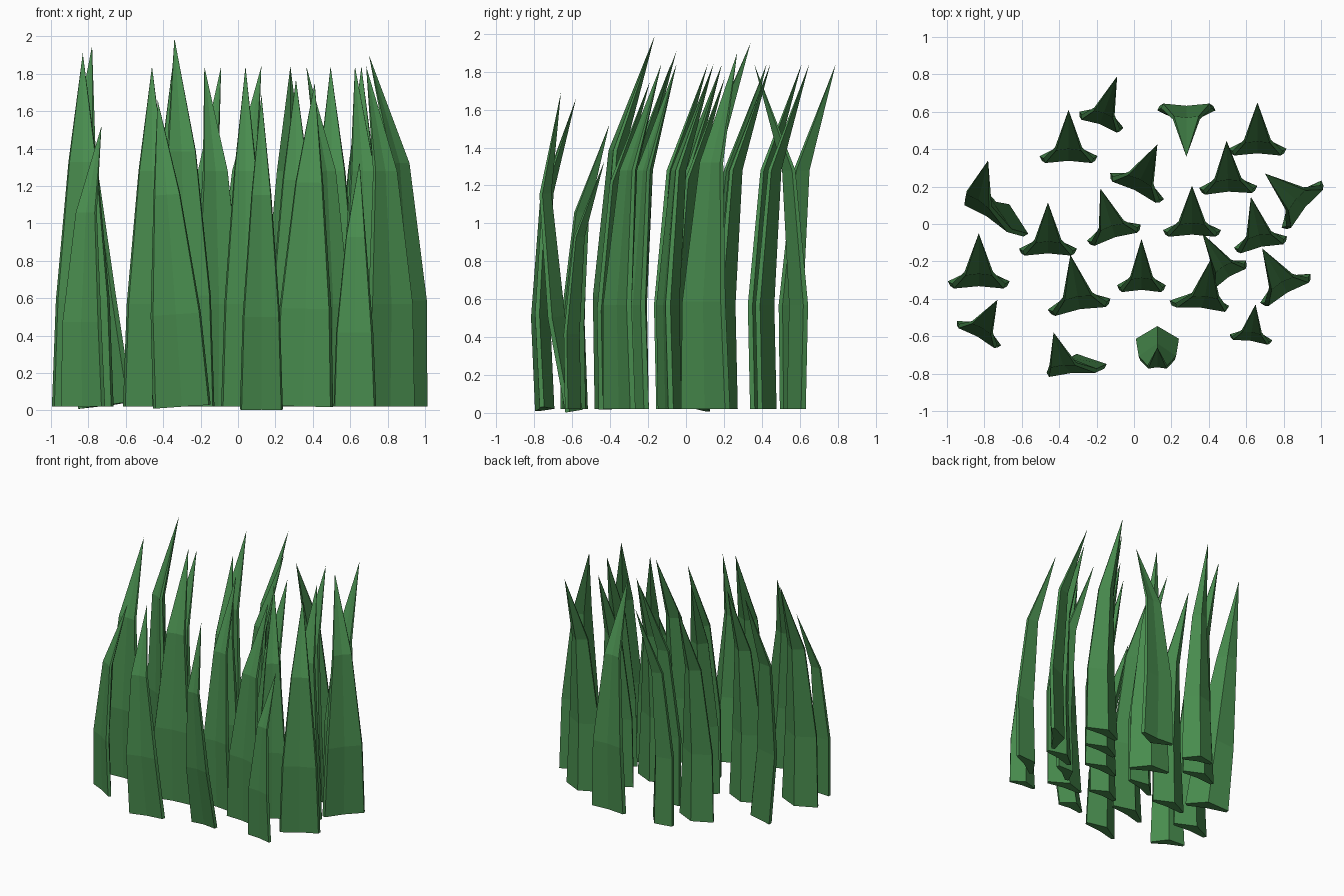
import bpy, bmesh, math
from mathutils import Matrix, Vector

if "Cube" in bpy.data.objects:
    bpy.data.objects.remove(bpy.data.objects["Cube"])

green = bpy.data.materials.new("grass green")
green.diffuse_color = (0.065, 0.262, 0.076, 1)
green.use_nodes = True
green.node_tree.nodes["Principled BSDF"].inputs["Base Color"].default_value = green.diffuse_color

# Unit blade: height, half width, front offset, ridge depth at each ring
RINGS = [(0, 0.155, 0, 0.10), (0.55, 0.135, -0.012, 0.10), (1.26, 0.072, 0.055, 0.07)]
TIP = Vector((0, 0.272, 1.82))
BASE_Z = 0.02


def blade(i, tip, yaw, width, lean=(0, 0)):
    """Blade with a flat front and a ridged back, placed by its tip point."""
    s = (tip[2] - BASE_Z) / TIP.z
    wide = width / (0.31 * s)
    bm = bmesh.new()
    loops = []
    for z, w, f, d in RINGS:
        w *= wide
        e = d * 0.25
        section = [(-w * 0.92, f), (0, f + d * 0.12), (w * 0.92, f),
                   (w, f + e), (0, f + d), (-w, f + e)]
        loops.append([bm.verts.new((x, y, z)) for x, y in section])
    top = bm.verts.new(TIP)
    for j in range(6):
        k = (j + 1) % 6
        for a, b in zip(loops, loops[1:]):
            bm.faces.new((a[j], a[k], b[k], b[j]))
        bm.faces.new((loops[-1][j], loops[-1][k], top))
    bm.faces.new(loops[0][::-1])
    # turn, then tip the blade over in the lean direction
    rot = Matrix.Rotation(math.radians(yaw), 4, 'Z')
    l = Vector((lean[0], lean[1], 0))
    if l.length > 0:
        rot = Matrix.Rotation(math.asin(l.length / (TIP.z * s)), 4,
                              Vector((0, 0, 1)).cross(l)) @ rot
    m = rot @ Matrix.Scale(s, 4)
    bm.transform(Matrix.Translation(Vector(tip) - m @ TIP) @ m)
    bmesh.ops.recalc_face_normals(bm, faces=bm.faces)
    me = bpy.data.meshes.new(f"grass_blade_{i}")
    bm.to_mesh(me)
    bm.free()
    me.materials.append(green)
    bpy.context.collection.objects.link(bpy.data.objects.new(me.name, me))


# Upright blades: tip x, y, z, yaw, width
UPRIGHT = [
    (-0.35, 0.61, 1.84, 0, 0.31), (-0.09, 0.79, 1.84, -20, 0.25),
    (0.28, 0.36, 1.84, 180, 0.31), (0.66, 0.65, 1.84, 0, 0.31),
    (0.125, 0.425, 1.84, -26, 0.32), (0.495, 0.445, 1.84, 2, 0.31),
    (0.70, 0.27, 1.90, 50, 0.33), (-0.46, 0.115, 1.84, 0, 0.31),
    (-0.18, 0.19, 1.84, 17, 0.30), (0.31, 0.205, 1.77, 0, 0.31),
    (0.625, 0.145, 1.84, 12, 0.29), (-0.83, -0.05, 1.91, 0, 0.33),
    (-0.34, -0.165, 1.99, 10, 0.34), (0.04, -0.08, 1.84, 0, 0.26),
    (0.365, -0.05, 1.84, 32, 0.24), (0.685, -0.13, 1.84, 30, 0.31),
    (-0.73, -0.405, 1.52, -29, 0.27), (0.65, -0.43, 1.33, -8, 0.23),
]
for i, (x, y, z, yaw, w) in enumerate(UPRIGHT):
    blade(i, (x, y, z), yaw, w)

# Leaning blades
n = len(UPRIGHT)
blade(n, (-0.78, 0.34, 1.95), -32, 0.34, (-0.21, 0.08))
blade(n + 1, (0.41, -0.19, 1.75), -5, 0.32, (0.04, 0))
blade(n + 2, (-0.43, -0.58, 1.66), 5, 0.31, (-0.11, -0.04))
blade(n + 3, (0.125, -0.66, 1.69), 0, 0.23, (0, -0.27))
